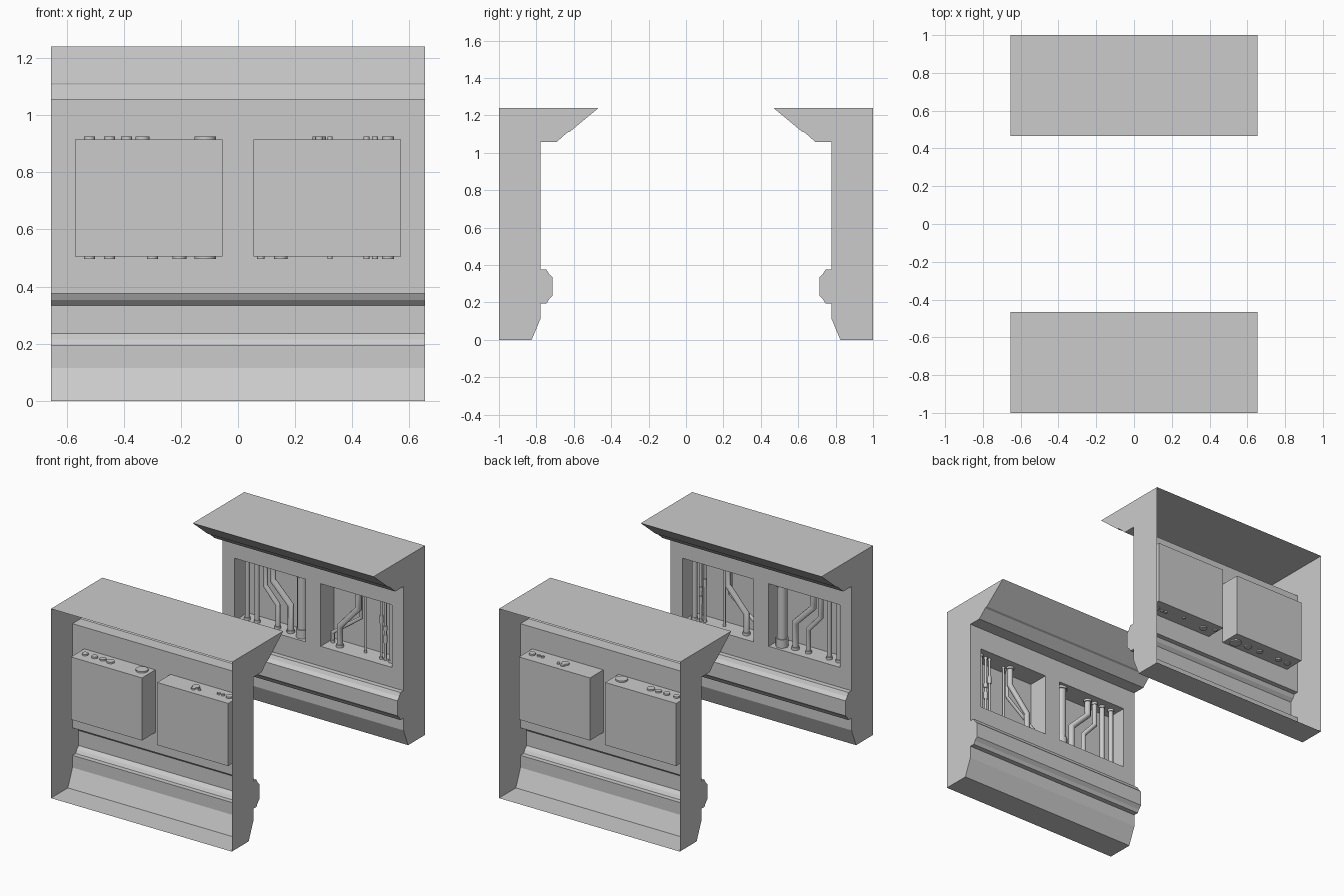
import bpy, bmesh, math
from mathutils import Vector

if "Cube" in bpy.data.objects:
    bpy.data.objects.remove(bpy.data.objects["Cube"])

W = 0.655             # half width
WALL, BACK = 0.777, 0.915   # wall plane and recess back plane
Z0, Z1 = 0.505, 0.915       # recess bottom and top
HOLES = [(-0.57, -0.055), (0.055, 0.57)]


def finish(name, bm, smooth=False):
    """Make an object and mirror it across y to give the opposite wall."""
    bmesh.ops.remove_doubles(bm, verts=bm.verts, dist=1e-5)
    bmesh.ops.recalc_face_normals(bm, faces=bm.faces)
    me = bpy.data.meshes.new(name)
    bm.to_mesh(me)
    bm.free()
    ob = bpy.data.objects.new(name, me)
    bpy.context.collection.objects.link(ob)
    m = ob.modifiers.new("opposite_wall", 'MIRROR')
    m.use_axis = (False, True, False)
    m.use_mirror_merge = False
    if smooth:
        bpy.context.view_layer.objects.active = ob
        ob.select_set(True)
        bpy.ops.object.shade_smooth_by_angle(angle=math.radians(35))
        ob.select_set(False)
    return ob


def face(bm, pts):
    return bm.faces.new([bm.verts.new(p) for p in pts])


# Wall shell: profile swept along x, open at the outer side
profile = [(1, 0), (0.825, 0), (WALL, 0.115), (WALL, 0.195), (0.745, 0.195),
           (0.733, 0.215), (0.713, 0.235), (0.713, 0.333), (0.733, 0.352),
           (0.745, 0.375), (WALL, 0.375), (WALL, Z0), (WALL, Z1), (WALL, 1.057),
           (0.692, 1.057), (0.635, 1.108), (0.62, 1.113), (0.467, 1.24), (1, 1.24)]
xs = [-W, -0.57, -0.055, 0.055, 0.57, W]
bm = bmesh.new()
for (ya, za), (yb, zb) in zip(profile, profile[1:]):
    for i, (xa, xb) in enumerate(zip(xs, xs[1:])):
        if za == Z0 and i in (1, 3):
            continue
        face(bm, [(xa, ya, za), (xb, ya, za), (xb, yb, zb), (xa, yb, zb)])
for x in (-W, W):
    face(bm, [(x, y, z) for y, z in profile])
# Recessed service boxes behind the openings
for xa, xb in HOLES:
    rim = [(xa, Z0), (xb, Z0), (xb, Z1), (xa, Z1)]
    face(bm, [(x, BACK, z) for x, z in rim])
    for (ax, az), (bx, bz) in zip(rim, rim[1:] + rim[:1]):
        face(bm, [(ax, WALL, az), (bx, WALL, bz), (bx, BACK, bz), (ax, BACK, az)])
finish("corridor_wall", bm)


def tube(bm, path, r, y, seg=12):
    """Sweep a round section along a path in the xz plane, with mitred bends."""
    pts = [Vector((x, y, z)) for x, z in path]
    rings = []
    for i, p in enumerate(pts):
        d0 = (p - pts[i - 1]).normalized() if i else None
        d1 = (pts[i + 1] - p).normalized() if i < len(pts) - 1 else d0
        d0 = d0 or d1
        t = (d0 + d1).normalized()
        side = Vector((t.z, 0, -t.x)) / max(0.3, t.dot(d0))
        rings.append([bm.verts.new(p + r * (math.cos(a) * side + Vector((0, math.sin(a), 0))))
                      for a in (2 * math.pi * k / seg for k in range(seg))])
    for a, b in zip(rings, rings[1:]):
        for k in range(seg):
            n = (k + 1) % seg
            bm.faces.new((a[k], a[n], b[n], b[k]))
    bm.faces.new(rings[0])
    bm.faces.new(rings[-1])


def pipe(name, top, bottom, r, y=0.84, bend=(0.8, 0.67), collars=(), flange=1.3):
    """Pipe with end flanges poking through the recess, plus optional collars."""
    lo, hi = 0.497, 0.925
    path = [(top, hi), (top, bend[0]), (bottom, bend[1]), (bottom, lo)]
    if top == bottom:
        path = [(top, hi), (top, lo)]
    bm = bmesh.new()
    tube(bm, path, r, y)
    for x, za, zb in [(top, hi - 0.025, hi), (bottom, lo, lo + 0.025)]:
        tube(bm, [(x, za), (x, zb)], r * flange, y)
    for za, zb in collars:
        tube(bm, [(top, za), (top, zb)], r * 1.5, y)
    finish(name, bm, True)


# Pipes in the left recess
pipe("straight_pipe_outer", -0.52, -0.52, 0.015)
pipe("straight_pipe_inner", -0.45, -0.45, 0.015)
pipe("bent_pipe_small", -0.39, -0.30, 0.015, bend=(0.76, 0.66))
pipe("bent_pipe_medium", -0.335, -0.205, 0.019, bend=(0.81, 0.68))
pipe("main_pipe", -0.115, -0.115, 0.031, y=0.83, flange=1.22)
bm = bmesh.new()
tube(bm, [(-0.115, Z0), (-0.115, 0.56)], 0.038, 0.83)
finish("main_pipe_collar", bm, True)

# Pipes in the right recess
pipe("bent_pipe_large", 0.285, 0.15, 0.018, bend=(0.79, 0.64))
pipe("bent_conduit", 0.285, 0.08, 0.011, y=0.868, bend=(0.72, 0.57), flange=1.2)
pipe("thin_conduit_a", 0.322, 0.322, 0.007, y=0.86)
pipe("thin_conduit_b", 0.45, 0.45, 0.008, collars=[(0.74, 0.79)])
pipe("thin_conduit_c", 0.48, 0.48, 0.008, collars=[(0.62, 0.67), (0.70, 0.73)])
pipe("right_pipe", 0.525, 0.525, 0.016)
